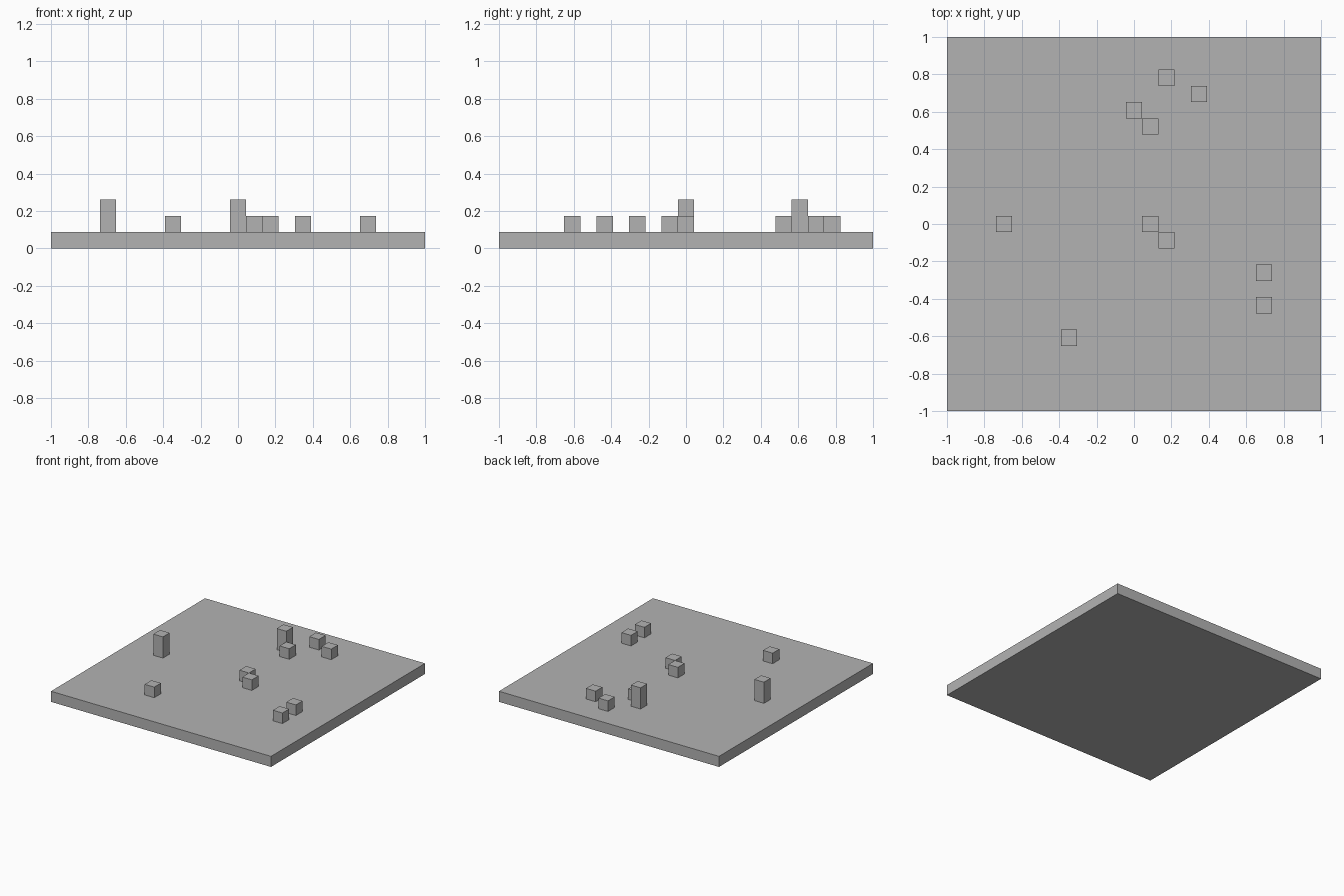
import bpy

CELL = 2 / 23  # the board is 23 cells wide and one cell thick

cube = bpy.data.objects.get("Cube")
if cube:
    bpy.data.objects.remove(cube, do_unlink=True)

# Single plain grey
grey = bpy.data.materials.new("plain_grey")
grey.use_nodes = True
colour = (0.45, 0.45, 0.45, 1)
grey.diffuse_color = colour
bsdf = next(n for n in grey.node_tree.nodes if n.type == "BSDF_PRINCIPLED")
bsdf.inputs["Base Color"].default_value = colour


def box(name, centre, size):
    bpy.ops.mesh.primitive_cube_add(size=1, location=centre)
    obj = bpy.context.object
    obj.name = name
    obj.scale = size
    bpy.ops.object.transform_apply(location=False, rotation=False, scale=True)
    obj.data.materials.append(grey)


def block(name, column, row, height):
    box(name, (column * CELL, row * CELL, CELL * (1 + height / 2)),
        (CELL, CELL, CELL * height))


# Ground slab
box("ground_slab", (0, 0, CELL / 2), (2, 2, CELL))

# Low blocks, placed by cell column and row
low_cells = [(2, 9), (4, 8), (1, 6), (1, 0), (2, -1), (8, -3), (8, -5), (-4, -7)]
for i, (column, row) in enumerate(low_cells, 1):
    block(f"low_block_{i}", column, row, 1)

# Tall pillars, two cells high
for i, (column, row) in enumerate([(-8, 0), (0, 7)], 1):
    block(f"tall_pillar_{i}", column, row, 2)
